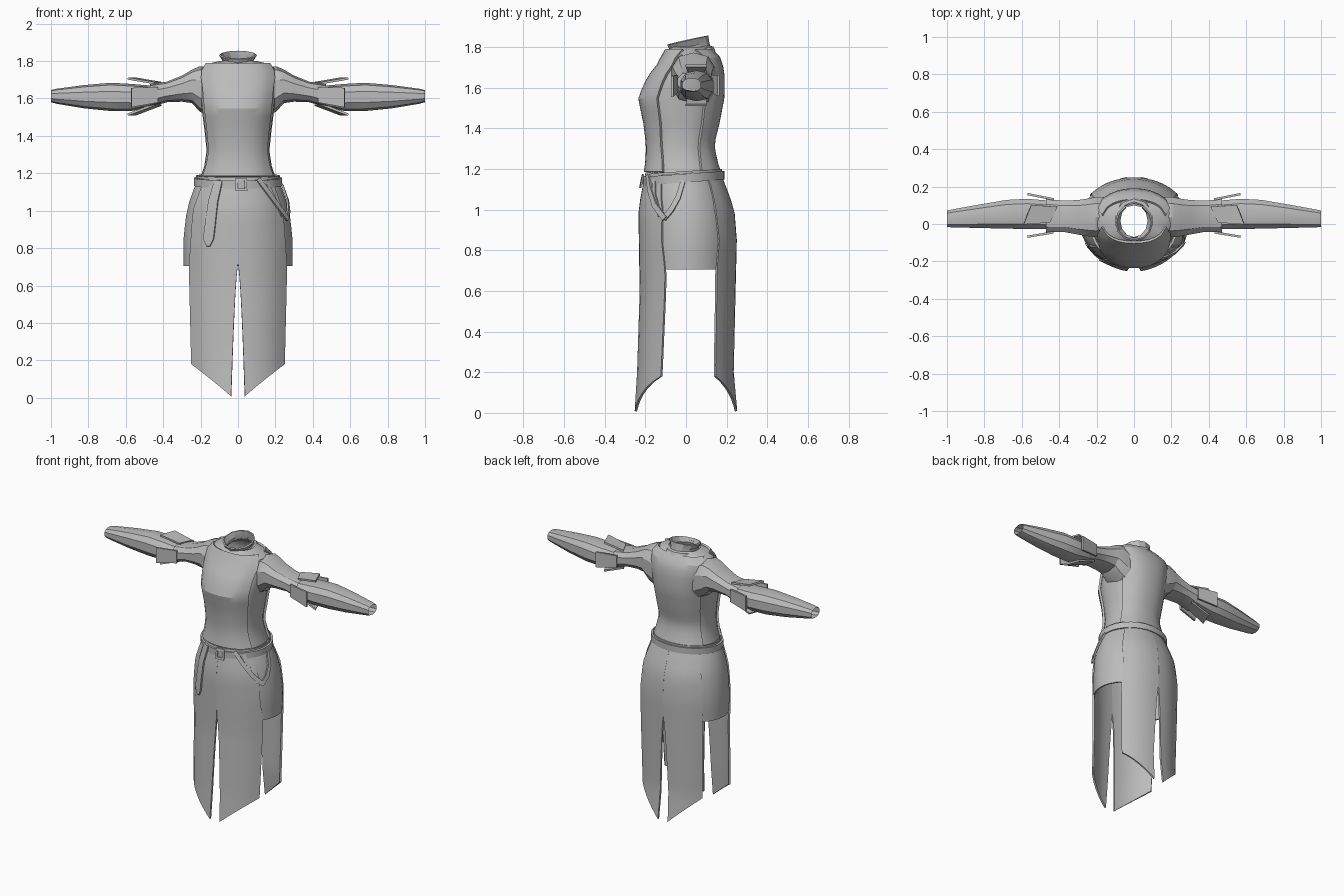
import bpy, bmesh
from math import sin, cos, pi, radians, asin, copysign, hypot

if "Cube" in bpy.data.objects:
    bpy.data.objects.remove(bpy.data.objects["Cube"])

cloth = bpy.data.materials.new("grey cloth")
cloth.use_nodes = True
cloth.diffuse_color = (0.5, 0.5, 0.5, 1)
cloth.node_tree.nodes["Principled BSDF"].inputs["Base Color"].default_value = (0.5, 0.5, 0.5, 1)
parts = []

# Body outlines: height, half width, front y, back y
TORSO = [(1.18, .2, -.195, .16), (1.24, .18, -.185, .14), (1.32, .168, -.183, .125),
         (1.42, .178, -.195, .15), (1.55, .195, -.222, .175), (1.65, .205, -.177, .177),
         (1.71, .21, -.13, .168), (1.76, .2, -.105, .15), (1.785, .165, -.09, .12),
         (1.8, .1, -.07, .1)]
SKIRT = [(0, .28, -.245, .245), (.2, .28, -.232, .226), (.6, .287, -.218, .234),
         (.85, .29, -.222, .24), (1, .272, -.224, .228), (1.09, .245, -.208, .195),
         (1.18, .205, -.19, .16)]


def lerp_rows(rows, z):
    z = min(max(z, rows[0][0]), rows[-1][0])
    for a, b in zip(rows, rows[1:]):
        if z <= b[0]:
            t = (z - a[0]) / (b[0] - a[0])
            return [p + (q - p) * t for p, q in zip(a, b)][1:]


def surface(rows, angle, z, out=0, p=2):
    """Point on a body outline; angle 0 is front, 90 degrees is +x."""
    w, f, b = lerp_rows(rows, z)
    mid = (f + b) / 2
    s, c = sin(angle), cos(angle)
    x = (w + out) * copysign(abs(s) ** (2 / p), s)
    y = mid - ((b - f) / 2 + out) * copysign(abs(c) ** (2 / p), c)
    return x, y, z


def angle_at(rows, x, z, p=2):
    w = lerp_rows(rows, z)[0]
    return copysign(asin(min(1, abs(x) / w) ** (p / 2)), x)


def grid_mesh(name, rows, wrap=False, thick=0, mirror=False):
    """Skin a list of equal point rows; optionally thicken and mirror."""
    bm = bmesh.new()
    vs = [[bm.verts.new(co) for co in row] for row in rows]
    n = len(rows[0])
    for a, b in zip(vs, vs[1:]):
        for i in range(n if wrap else n - 1):
            j = (i + 1) % n
            bm.faces.new((a[i], a[j], b[j], b[i]))
    bmesh.ops.recalc_face_normals(bm, faces=bm.faces)
    me = bpy.data.meshes.new(name)
    bm.to_mesh(me)
    bm.free()
    me.materials.append(cloth)
    ob = bpy.data.objects.new(name, me)
    bpy.context.collection.objects.link(ob)
    if thick:
        m = ob.modifiers.new("thickness", "SOLIDIFY")
        m.thickness, m.offset = thick, 0
    if mirror:
        ob.modifiers.new("mirror", "MIRROR").use_mirror_merge = False
    parts.append(ob)
    return ob


def frange(a, b, n):
    return [a + (b - a) * i / (n - 1) for i in range(n)]


# Torso underlayer
grid_mesh("torso", [[surface(TORSO, 2 * pi * i / 28, r[0], 0, 2.3) for i in range(28)]
                    for r in TORSO], wrap=True)

# Front and back tabard plates
EDGE = [(1.18, .9), (1.32, .87), (1.5, .87), (1.65, .87), (1.74, .9), (1.785, .98)]
for side in ("front", "back"):
    rows = []
    for z in frange(1.185, 1.785, 16):
        x = lerp_rows(EDGE, z)[0] * lerp_rows(TORSO, z)[0]
        row = []
        for s in frange(-1, 1, 13):
            a = angle_at(TORSO, s * x, z, 2.3)
            row.append(surface(TORSO, a if side == "front" else pi - a, z, .007, 2.3))
        rows.append(row)
    grid_mesh("tabard_" + side, rows, thick=.014)


# Collar: tilted rings of half width, front y, back y, front z, back z
def tilted_ring(w, f, b, zf, zb, n=12):
    ring = []
    for i in range(n):
        a = 2 * pi * i / n
        t = (1 - cos(a)) / 2
        ring.append((w * sin(a), f + (b - f) * t, zf + (zb - zf) * t))
    return ring


grid_mesh("collar", [tilted_ring(.085, -.085, .115, 1.755, 1.8),
                     tilted_ring(.078, -.075, .11, 1.785, 1.82),
                     tilted_ring(.097, -.088, .105, 1.812, 1.855)], wrap=True, thick=.01)
grid_mesh("neck_rim", [tilted_ring(.122, -.128, .14, 1.728, 1.778),
                       tilted_ring(.108, -.112, .13, 1.76, 1.797),
                       tilted_ring(.08, -.08, .11, 1.77, 1.803)], wrap=True, thick=.012)


# Sleeves: rings of x, low z, high z, front y, back y
def arm_ring(x, z0, z1, y0, y1, n=10):
    ring = []
    for i in range(n):
        a = 2 * pi * (i + .5) / n
        c, s = cos(a), sin(a)
        y = (y0 + y1) / 2 + (y1 - y0) / 2 * copysign(abs(c) ** .8, c)
        z = (z0 + z1) / 2 + (z1 - z0) / 2 * copysign(abs(s) ** .8, s)
        ring.append((x, y, z))
    return ring


grid_mesh("upper_sleeve", [arm_ring(*r) for r in (
    (.15, 1.5, 1.765, -.07, .15), (.205, 1.53, 1.772, -.075, .148),
    (.245, 1.575, 1.755, -.07, .14), (.3, 1.583, 1.722, -.06, .132),
    (.38, 1.58, 1.69, -.045, .128), (.47, 1.555, 1.678, -.048, .138))],
    wrap=True, mirror=True)
grid_mesh("forearm_sleeve", [arm_ring(*r) for r in (
    (.42, 1.565, 1.665, -.03, .125), (.57, 1.533, 1.678, -.03, .138),
    (.68, 1.533, 1.684, -.028, .132), (.82, 1.547, 1.672, -.024, .108),
    (.97, 1.572, 1.652, -.02, .08), (1, 1.58, 1.645, -.018, .074))],
    wrap=True, mirror=True)

# Split cuff flaps at the elbow: start and end centres (y, z)
for name, upright, a, b in (("top", False, (.05, 1.683), (.05, 1.707)),
                            ("bottom", False, (.05, 1.567), (.05, 1.514)),
                            ("front", True, (-.045, 1.62), (-.068, 1.605)),
                            ("back", True, (.132, 1.62), (.16, 1.61))):
    rows = []
    for x, (y, z), h in ((.43, a, .042), (.57, b, .052)):
        rows.append([(x, y, z + k * h) if upright else (x - .02 * k, y + k * h, z)
                     for k in (-1, 1)])
    grid_mesh("cuff_flap_" + name, rows, thick=.012, mirror=True)

# Long front and back skirt panels, split up the middle with a slanted hem
SIDE = {"front": [(0, .235), (.2, .243), (.7, .255), (1, .235), (1.18, .17)],
        "back": [(0, .215), (.2, .22), (.7, .23), (1, .215), (1.18, .16)]}
for side, edges in SIDE.items():
    rows = []
    for t in frange(0, 1, 19):
        row = []
        for s in frange(0, 1, 7):
            hem = .008 + .172 * s
            z = 1.175 + (hem - 1.175) * t
            slit = .036 * max(0, (.7 - z) / .7) ** .6
            x = slit + (lerp_rows(edges, z)[0] - slit) * s
            a = angle_at(SKIRT, x, z)
            row.append(surface(SKIRT, a if side == "front" else pi - a, z, .004))
        rows.append(row)
    grid_mesh("skirt_panel_" + side, rows, thick=.012, mirror=True)

# Short hip panels
grid_mesh("hip_panel", [[surface(SKIRT, a, z, -.002) for a in frange(radians(52), radians(142), 9)]
                        for z in frange(.705, 1.175, 8)], thick=.01, mirror=True)


# Belts: a slightly tilted box-section ring round the waist
def belt(name, z, height, out, tilt, roll=0):
    rows = []
    for o, h in ((0, -1), (out, -1), (out, 1), (0, 1), (0, -1)):
        row = []
        for i in range(28):
            x, y, _ = surface(SKIRT, 2 * pi * i / 28, 1.15, o)
            row.append((x, y, z + h * height / 2 + tilt * y + roll * x))
        rows.append(row)
    grid_mesh(name, rows, wrap=True)


belt("belt", 1.155, .042, .018, .07)
belt("waist_cord", 1.183, .012, .006, .06)


# Straps lying on the skirt: path of (degrees, height)
def strap(name, path, width, out=.02, tip=False):
    rows = []
    for i, (d, z) in enumerate(path):
        d0, z0 = path[max(0, i - 1)]
        d1, z1 = path[min(len(path) - 1, i + 1)]
        du, dz = radians(d1 - d0) * .25, z1 - z0
        k = width / 2 / hypot(du, dz)
        if tip and i == len(path) - 1:
            k *= .3
        rows.append([surface(SKIRT, radians(d) - j * dz * k / .25, z + j * du * k, out)
                     for j in (-1, 1)])
    grid_mesh(name, rows, thick=.01)


strap("hanging_strap", [(-27, 1.16), (-29, 1.05), (-30, .92), (-31, .85), (-31, .81)], .052, .018, True)
strap("strap_fold", [(-36, 1.15), (-35, 1.05), (-33, .95), (-32, .87)], .03, .01)
strap("side_loop_front", [(28, 1.17), (38, 1.1), (50, 1.02), (64, .955)], .028)
strap("side_loop_back", [(62, .955), (72, 1), (81, 1.06), (89, 1.14)], .026, .014)
strap("side_tab", [(42, 1.16), (46, 1.07), (57, .97)], .024, .012)

# Buckle ring on the belt
buckle = []
for o, h in ((.018, 1), (.026, 1), (.026, .6), (.018, .6), (.018, 1)):
    buckle.append([surface(SKIRT, radians(4 + 7 * h * u), 1.14 + .034 * h * v, o)
                   for u, v in ((-1, -1), (1, -1), (1, 1), (-1, 1))])
grid_mesh("buckle", buckle, wrap=True)

# Apply modifiers and shade
bpy.ops.object.select_all(action="DESELECT")
for ob in parts:
    ob.select_set(True)
bpy.context.view_layer.objects.active = parts[0]
bpy.ops.object.convert(target="MESH")
bpy.ops.object.shade_smooth_by_angle(angle=radians(25))
